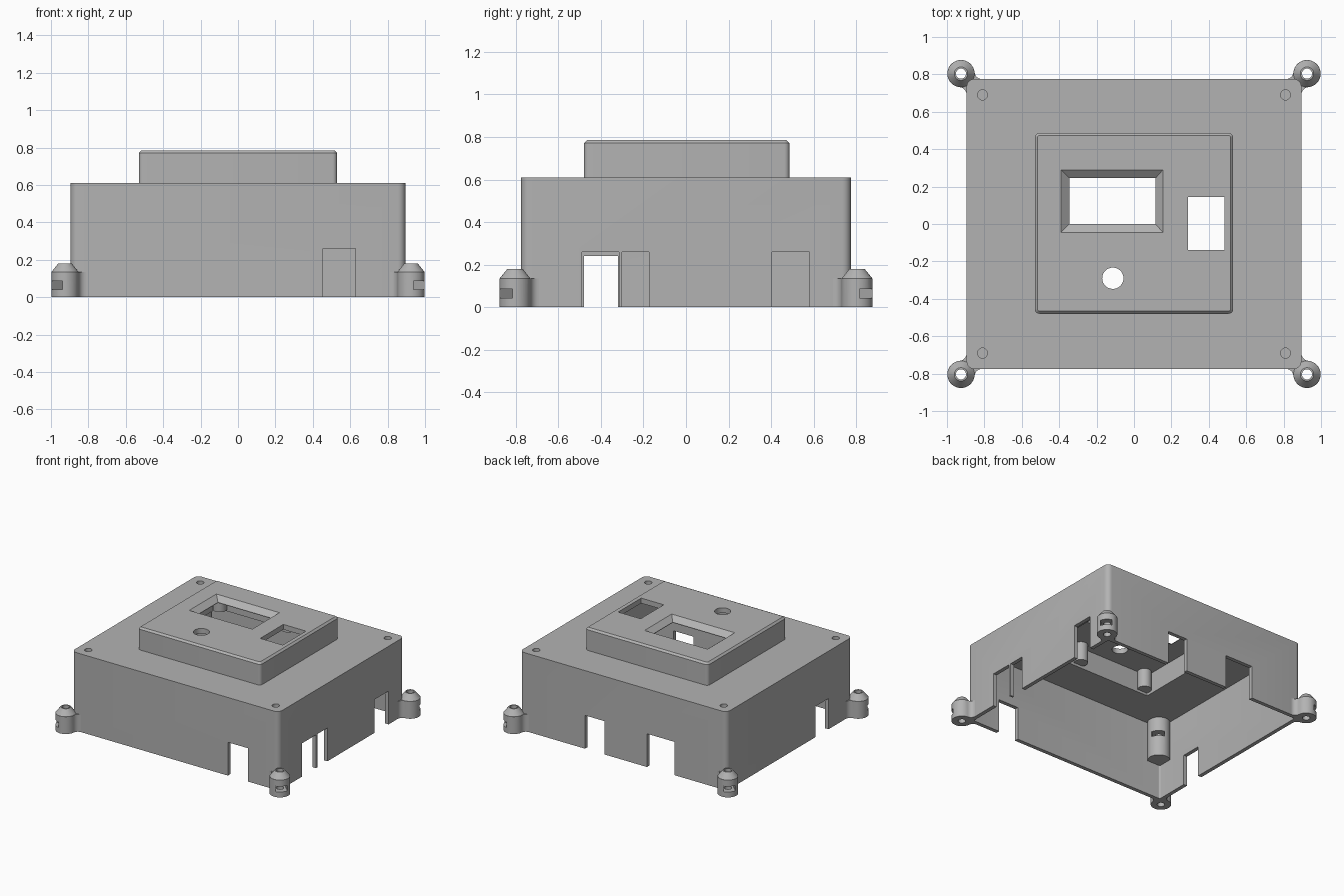
import bpy, bmesh, math
from mathutils import Matrix, Vector

if "Cube" in bpy.data.objects:
    bpy.data.objects.remove(bpy.data.objects["Cube"])

grey = bpy.data.materials.new("plain grey plastic")
grey.use_nodes = True
grey.diffuse_color = (0.45, 0.45, 0.45, 1)
grey.node_tree.nodes["Principled BSDF"].inputs["Base Color"].default_value = (0.45, 0.45, 0.45, 1)

HX, HY, TOP = 0.895, 0.775, 0.61      # main box half sizes and height
WALL = 0.03
LID_TOP, LID_T = 0.785, 0.04
SIGNS = [(sx, sy) for sx in (1, -1) for sy in (1, -1)]


def finish(name, bm):
    bmesh.ops.recalc_face_normals(bm, faces=bm.faces)
    mesh = bpy.data.meshes.new(name)
    bm.to_mesh(mesh)
    bm.free()
    mesh.materials.append(grey)
    ob = bpy.data.objects.new(name, mesh)
    bpy.context.collection.objects.link(ob)
    return ob


def loft(name, rings):
    """Closed solid through matching rings of 3D points."""
    bm = bmesh.new()
    loops = [[bm.verts.new(p) for p in ring] for ring in rings]
    n = len(loops[0])
    for a, b in zip(loops, loops[1:]):
        for i in range(n):
            j = (i + 1) % n
            bm.faces.new((a[i], a[j], b[j], b[i]))
    bm.faces.new(loops[0][::-1])
    bm.faces.new(loops[-1])
    return finish(name, bm)


def at(points, z):
    return [(x, y, z) for x, y in points]


def arc(cx, cy, r, a0, a1, steps):
    return [(cx + r * math.cos(a0 + (a1 - a0) * i / steps),
             cy + r * math.sin(a0 + (a1 - a0) * i / steps)) for i in range(steps + 1)]


def rounded(x0, x1, y0, y1, r):
    q = math.pi / 2
    centres = [(x1 - r, y1 - r), (x0 + r, y1 - r), (x0 + r, y0 + r), (x1 - r, y0 + r)]
    return [p for k, c in enumerate(centres) for p in arc(*c, r, k * q, (k + 1) * q, 6)]


def rect(x0, x1, y0, y1):
    return [(x0, y0), (x1, y0), (x1, y1), (x0, y1)]


def circle(x, y, r, n=32):
    return arc(x, y, r, 0, math.tau, n)[:-1]


def prism(name, points, z0, z1):
    return loft(name, [at(points, z0), at(points, z1)])


def combine(ob, other, how):
    mod = ob.modifiers.new(how, 'BOOLEAN')
    mod.operation, mod.object, mod.solver = how, other, 'EXACT'
    bpy.context.view_layer.objects.active = ob
    bpy.ops.object.modifier_apply(modifier=mod.name)
    bpy.data.objects.remove(other)


def cut(ob, points, z0, z1):
    combine(ob, prism("cutter", points, z0, z1), 'DIFFERENCE')


def smooth(ob):
    bpy.ops.object.select_all(action='DESELECT')
    ob.select_set(True)
    bpy.context.view_layer.objects.active = ob
    bpy.ops.object.shade_smooth_by_angle(angle=math.radians(30))


# Hollow enclosure with raised lid
case = prism("enclosure", rounded(-HX, HX, -HY, HY, 0.04), 0, TOP)
LX, LY0, LY1, C = 0.53, -0.48, 0.487, 0.014
lid = loft("lid", [at(rounded(-LX, LX, LY0, LY1, 0.025), TOP - 0.02),
                   at(rounded(-LX, LX, LY0, LY1, 0.025), LID_TOP - C),
                   at(rounded(-LX + C, LX - C, LY0 + C, LY1 - C, 0.011), LID_TOP)])
combine(case, lid, 'UNION')
cut(case, rounded(WALL - HX, HX - WALL, WALL - HY, HY - WALL, 0.012), -0.1, TOP - WALL)
cut(case, rect(WALL - LX, LX - WALL, LY0 + WALL, LY1 - WALL), TOP - 0.1, LID_TOP - LID_T)

# Display window with sloped frame, slot and button hole
window = loft("cutter", [at(rect(-0.345, 0.115, 0, 0.245), LID_TOP - 0.1),
                         at(rect(-0.345, 0.115, 0, 0.245), LID_TOP - 0.036),
                         at(rect(-0.39, 0.155, -0.045, 0.29), LID_TOP),
                         at(rect(-0.39, 0.155, -0.045, 0.29), LID_TOP + 0.05)])
combine(case, window, 'DIFFERENCE')
cut(case, rect(0.29, 0.485, -0.14, 0.145), 0.65, 0.9)
cut(case, circle(-0.113, -0.29, 0.057), 0.65, 0.9)

# Cable openings in the walls
D = 0.06
for x0, x1, y0, y1, z in [
        (0.455, 0.628, -HY - D, -HY + D, 0.26),
        (HX - D, HX + D, -0.49, -0.315, 0.26),
        (HX - D, HX + D, -0.3, -0.175, 0.26),
        (HX - D, HX + D, 0.405, 0.58, 0.26),
        (-HX - D, -HX + D, -0.48, -0.32, 0.24),
        (0.16, 0.33, HY - D, HY + D, 0.26),
        (-0.445, -0.205, HY - D, HY + D, 0.26)]:
    cut(case, rect(x0, x1, y0, y1), -0.1, z)

# Corner screw holes
PX, PY = 0.81, 0.69
for sx, sy in SIGNS:
    cut(case, circle(sx * PX, sy * PY, 0.027, 20), 0.5, 0.7)
smooth(case)


def diagonal_slot(cx, cy, direction, length, half):
    d = Vector(direction).normalized()
    s = Vector((-d.y, d.x)) * half
    c = Vector((cx, cy))
    return [tuple(p) for p in (c - d * half - s, c + d * length - s,
                               c + d * length + s, c - d * half + s)]


# Inner corner posts with a nut slot facing the middle
for sx, sy in SIGNS:
    x, y = sx * PX, sy * PY
    post = prism("corner_post", circle(x, y, 0.081), 0.27, TOP - 0.015)
    cut(post, circle(x, y, 0.027, 20), 0.42, 0.7)
    cut(post, diagonal_slot(x, y, (-sx, -sy), 0.15, 0.045), 0.43, 0.47)
    smooth(post)

# Small board posts under the raised lid
for x in (-0.45, 0.14):
    for y in (-0.42, 0.42):
        smooth(prism("board_post", circle(x, y, 0.05, 24), 0.6, LID_TOP - 0.02))

# Outer mounting lugs with concave webs, conical tops, screw holes and nut slots
MX, MY, R, F = 0.925, 0.804, 0.073, 0.04
yc = MY - math.sqrt((R + F) ** 2 - (HX + F - MX) ** 2)
xc = MX - math.sqrt((R + F) ** 2 - (HY + F - MY) ** 2)
a = math.atan2(yc - MY, HX + F - MX)
b = math.atan2(HY + F - MY, xc - MX)
outline = ([(HX - 0.02, HY - 0.02), (HX - 0.02, yc)]
           + arc(HX + F, yc, F, math.pi, a + math.pi, 8)
           + arc(MX, MY, R, a, b, 28)[1:]
           + arc(xc, HY + F, F, b - math.pi, -math.pi / 2, 8)[1:]
           + [(xc, HY - 0.02)])
for sx, sy in SIGNS:
    lug = prism("mounting_lug", outline, 0, 0.135)
    cone = loft("cone", [at(circle(MX, MY, R), 0.134), at(circle(MX, MY, 0.036), 0.18)])
    combine(lug, cone, 'UNION')
    cut(lug, circle(MX, MY, 0.027, 24), -0.1, 0.3)
    cut(lug, diagonal_slot(MX, MY, (1, 1), 0.15, 0.042), 0.042, 0.085)
    lug.data.transform(Matrix.Diagonal((sx, sy, 1, 1)))
    if sx * sy < 0:
        lug.data.flip_normals()
    smooth(lug)
